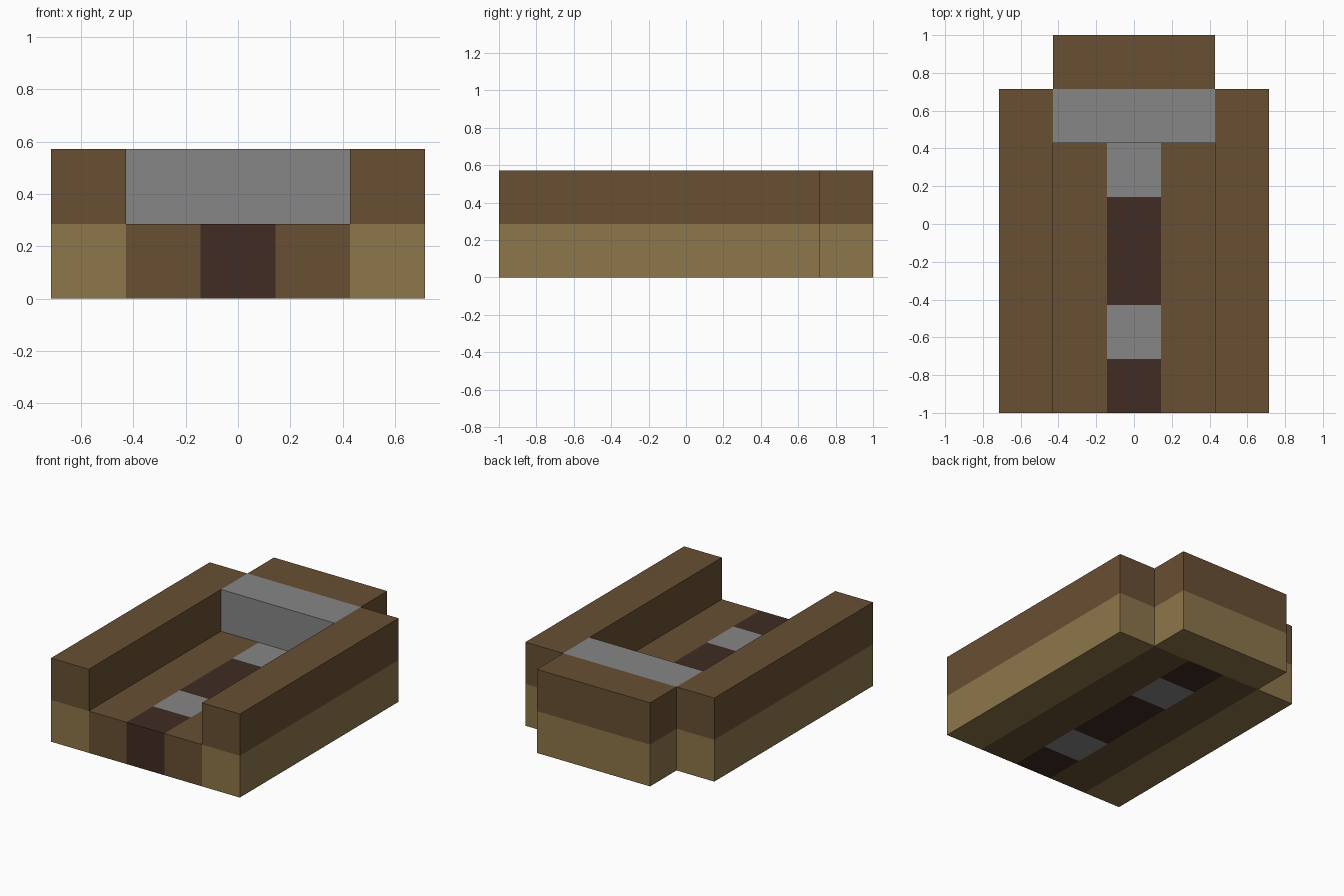
import bpy
import bmesh
from mathutils import Vector

U = 2 / 7  # one block

cube = bpy.data.objects.get("Cube")
if cube:
    bpy.data.objects.remove(cube, do_unlink=True)


def material(name, rgb):
    mat = bpy.data.materials.new(name)
    mat.use_nodes = True
    mat.diffuse_color = (*rgb, 1)
    mat.node_tree.nodes["Principled BSDF"].inputs["Base Color"].default_value = (*rgb, 1)
    return mat


tan = material("tan wood", (0.27, 0.181, 0.069))
brown = material("brown wood", (0.138, 0.08, 0.033))
dark = material("dark wood", (0.051, 0.025, 0.017))
grey = material("grey stone", (0.24, 0.24, 0.24))


def block(name, low, high, mats, cuts=(), rule=None):
    """Box between two corners in block units, cut by (axis, position), coloured by rule."""
    low, high = Vector(low), Vector(high)
    bm = bmesh.new()
    bmesh.ops.create_cube(bm, size=1)
    for v in bm.verts:
        v.co = (low + high) / 2 + v.co * (high - low)
    for axis, pos in cuts:
        normal = Vector((0, 0, 0))
        normal[axis] = 1
        bmesh.ops.bisect_plane(bm, geom=bm.verts[:] + bm.edges[:] + bm.faces[:],
                               plane_co=normal * pos, plane_no=normal)
    for f in bm.faces:
        f.material_index = rule(f.calc_center_median()) if rule else 0
    bmesh.ops.scale(bm, vec=(U, U, U), verts=bm.verts)
    bmesh.ops.recalc_face_normals(bm, faces=bm.faces)
    mesh = bpy.data.meshes.new(name)
    bm.to_mesh(mesh)
    bm.free()
    for mat in mats:
        mesh.materials.append(mat)
    obj = bpy.data.objects.new(name, mesh)
    bpy.context.collection.objects.link(obj)


def by_height(c):
    return 0 if c.z < 1 else 1


def floor_rule(c):
    if abs(c.x) > 0.5:
        return 0
    return 2 if -2.5 < c.y < -1.5 or 0.5 < c.y < 1.5 else 1


# Side walls and end block: tan below, brown above
two_tone = dict(mats=(tan, brown), cuts=[(2, 1)], rule=by_height)
block("right_wall", (-2.5, -3.5, 0), (-1.5, 2.5, 2), **two_tone)
block("left_wall", (1.5, -3.5, 0), (2.5, 2.5, 2), **two_tone)
block("back_block", (-1.5, 2.5, 0), (1.5, 3.5, 2), **two_tone)

# Floor with a central strip of dark and grey blocks
block("floor", (-1.5, -3.5, 0), (1.5, 2.5, 1), (brown, dark, grey),
      cuts=[(0, -0.5), (0, 0.5)] + [(1, y) for y in (-2.5, -1.5, 0.5, 1.5)],
      rule=floor_rule)

# Grey headboard between the walls
block("headboard", (-1.5, 1.5, 1), (1.5, 2.5, 2), (grey,))
